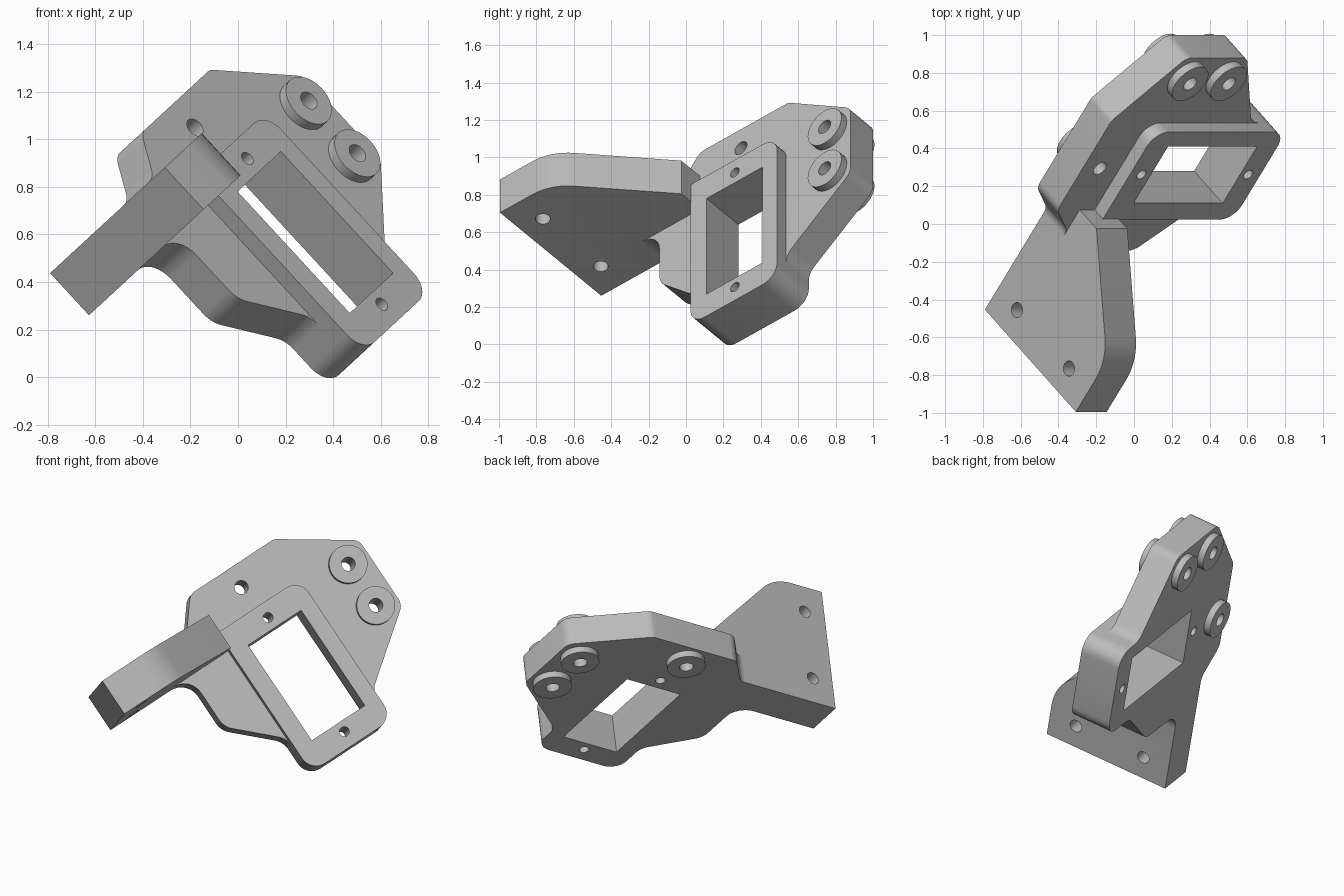
import bpy, math
from mathutils import Matrix, Vector

if "Cube" in bpy.data.objects:
    bpy.data.objects.remove(bpy.data.objects["Cube"], do_unlink=True)

grey = bpy.data.materials.new("plain_grey")
grey.use_nodes = True
grey.diffuse_color = (0.5, 0.5, 0.5, 1)
grey.node_tree.nodes["Principled BSDF"].inputs["Base Color"].default_value = (0.5, 0.5, 0.5, 1)

# Tilted frame of the bracket: u across, v up the plate, n out of its face
V = Vector((-0.678, 0, 0.735)).normalized()
E = Vector((0.735, 0, 0.678)).normalized()
Y = Vector((0, 1, 0))
U = (0.637 * E + 0.771 * Y).normalized()
N = U.cross(V)
TILT = Matrix((U, V, N)).transposed().to_4x4()

# Plate levels along n
BACK, FACE, RIM = 0.07, 0.26, 0.337


def rounded(points, steps=8):
    """Outline with each (a, b, radius) corner replaced by an arc."""
    out = []
    for i, (a, b, r) in enumerate(points):
        p = Vector((a, b))
        if r == 0:
            out.append(p)
            continue
        d1 = (Vector(points[i - 1][:2]) - p).normalized()
        d2 = (Vector(points[(i + 1) % len(points)][:2]) - p).normalized()
        half = d1.angle(d2) / 2
        bis = (d1 + d2).normalized()
        centre = p + bis * (r / math.sin(half))
        reach = r / math.tan(half)
        start, end = p + d1 * reach - centre, p + d2 * reach - centre
        sweep = start.angle_signed(end)
        for k in range(steps + 1):
            out.append(centre + Matrix.Rotation(-sweep * k / steps, 2) @ start)
    return out


def prism(name, outline, low, high, axis="n"):
    """Extrude an outline along n, or along v when it is drawn in (u, n)."""
    def put(p, h):
        return (p.x, p.y, h) if axis == "n" else (p.x, h, p.y)
    count = len(outline)
    verts = [put(p, low) for p in outline] + [put(p, high) for p in outline]
    faces = [tuple(range(count))[::-1], tuple(range(count, 2 * count))]
    faces += [(i, (i + 1) % count, (i + 1) % count + count, i + count) for i in range(count)]
    if axis == "v":
        faces = [f[::-1] for f in faces]
    mesh = bpy.data.meshes.new(name)
    mesh.from_pydata(verts, [], faces)
    mesh.materials.append(grey)
    obj = bpy.data.objects.new(name, mesh)
    bpy.context.collection.objects.link(obj)
    return obj


def disc(name, a, b, r, low, high, axis="n", sides=40):
    ring = [Vector((a + r * math.cos(t), b + r * math.sin(t)))
            for t in (2 * math.pi * k / sides for k in range(sides))]
    return prism(name, ring, low, high, axis)


def combine(body, other, operation):
    mod = body.modifiers.new(operation.lower(), "BOOLEAN")
    mod.operation, mod.object, mod.solver = operation, other, "EXACT"
    bpy.context.view_layer.objects.active = body
    bpy.ops.object.modifier_apply(modifier=mod.name)
    bpy.data.objects.remove(other, do_unlink=True)


# Main plate, including the foot of the side arm
bracket = prism("bracket_plate", rounded([
    (-0.53, 0.616, 0), (0.03, 0.616, 0.12), (0.03, 0.245, 0.12),
    (0.31, -0.022, 0.12), (0.31, -0.28, 0.1), (0.91, -0.28, 0.1),
    (0.91, -0.07, 0.1), (1.356, 0.27, 0.08), (1.356, 0.74, 0.08),
    (0.925, 1.03, 0.06), (0.31, 1.03, 0.08), (0.17, 0.857, 0.08),
    (-0.53, 0.857, 0)]), BACK, FACE)

# Side arm standing out from the plate
arm = prism("side_arm", rounded([
    (-0.53, BACK, 0), (0.312, BACK, 0), (0.312, 0.417, 0),
    (-0.18, 0.92, 0.3), (-0.53, 0.92, 0)]), 0.616, 0.857, "v")
combine(bracket, arm, "UNION")

# Raised rim around the window
rim = prism("window_rim", rounded([
    (0.31, -0.28, 0.1), (0.91, -0.28, 0.1), (0.91, 0.74, 0.1), (0.31, 0.74, 0)]),
    0.2, RIM)
combine(bracket, rim, "UNION")

# Bosses: the outer pair on both faces, the upper one on the back only
pair = [(1.213, 0.653), (1.213, 0.352)]
upper = (0.595, 0.894)
for a, b in pair:
    combine(bracket, disc("boss", a, b, 0.117, BACK - 0.042, FACE + 0.045), "UNION")
combine(bracket, disc("back_boss", *upper, 0.117, BACK - 0.042, FACE - 0.1), "UNION")

# Window and screw holes
window = prism("window_cutter", rounded([
    (0.421, -0.12, 0), (0.81, -0.12, 0), (0.81, 0.575, 0), (0.421, 0.575, 0)]), -0.5, 1)
combine(bracket, window, "DIFFERENCE")
for a, b in pair + [upper]:
    combine(bracket, disc("bolt_cutter", a, b, 0.042, -0.5, 1), "DIFFERENCE")
for b in (0.649, -0.184):
    combine(bracket, disc("rim_cutter", 0.617, b, 0.03, -0.5, 0.6), "DIFFERENCE")
for n in (0.25, 0.735):
    combine(bracket, disc("arm_cutter", -0.385, n, 0.04, 0.4, 1.1, "v"), "DIFFERENCE")

# Tilt into place and shade
bracket.data.transform(TILT)
bracket.name = "mounting_bracket"
bpy.ops.object.select_all(action="DESELECT")
bracket.select_set(True)
bpy.context.view_layer.objects.active = bracket
bpy.ops.object.shade_smooth_by_angle(angle=math.radians(30))
